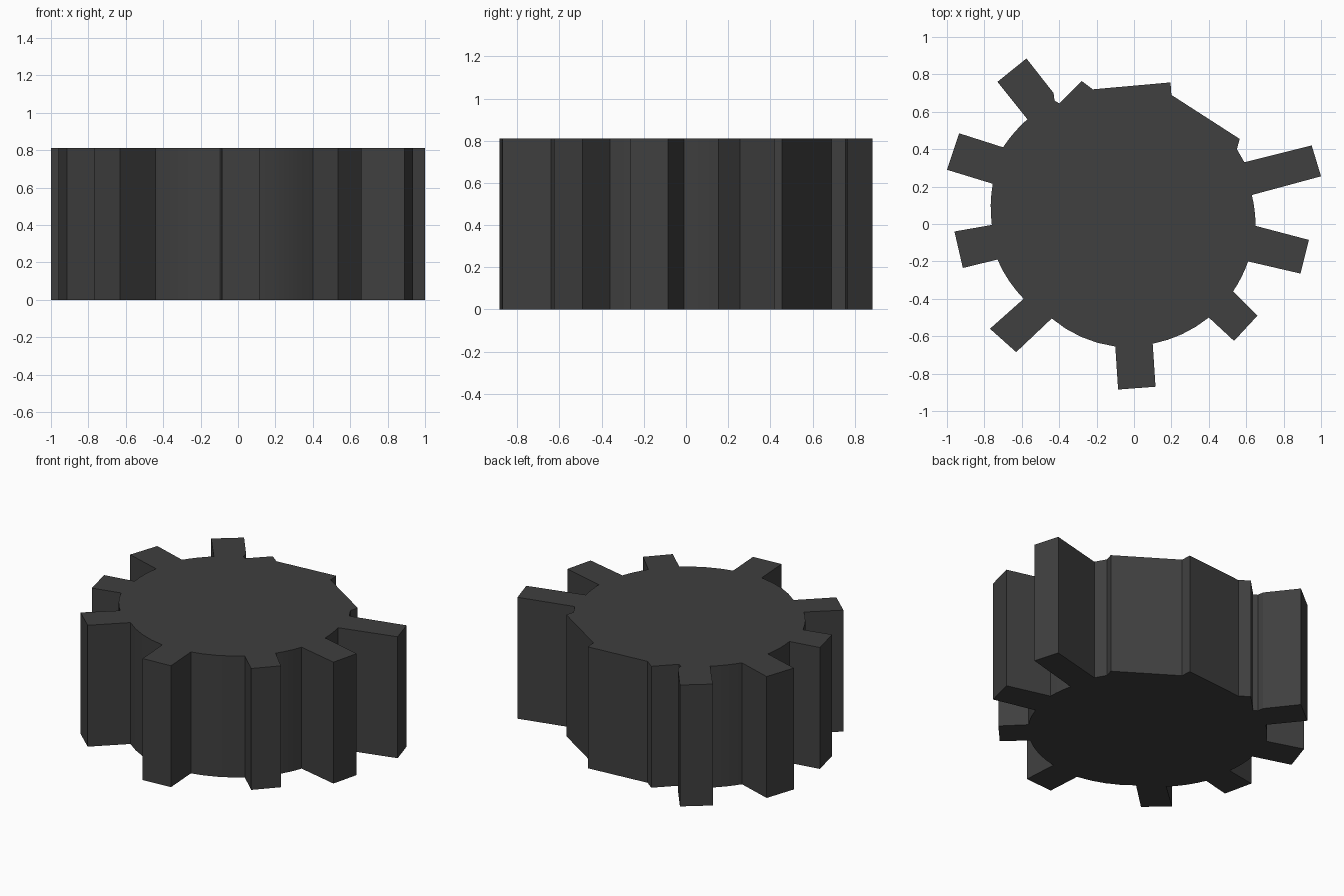
import bpy, bmesh, math
from mathutils import Vector

if "Cube" in bpy.data.objects:
    bpy.data.objects.remove(bpy.data.objects["Cube"])

HEIGHT = 0.81
CENTRE = Vector((-0.06, 0.02))

# Each tooth, anticlockwise: base, tip, tip, base
TEETH = [
    [(-0.43, 0.70), (-0.575, 0.885), (-0.73, 0.76), (-0.57, 0.56)],
    [(-0.70, 0.41), (-0.935, 0.485), (-1.0, 0.29), (-0.755, 0.215)],
    [(-0.76, -0.005), (-0.96, -0.04), (-0.915, -0.235), (-0.73, -0.19)],
    [(-0.59, -0.40), (-0.77, -0.56), (-0.63, -0.685), (-0.44, -0.505)],
    [(-0.10, -0.655), (-0.085, -0.885), (0.115, -0.87), (0.10, -0.64)],
    [(0.40, -0.50), (0.535, -0.625), (0.66, -0.49), (0.53, -0.36)],
    [(0.61, -0.20), (0.89, -0.265), (0.935, -0.085), (0.65, -0.01)],
    [(0.63, 0.155), (1.0, 0.255), (0.95, 0.42), (0.59, 0.33)],
]
# Broken rim along the back, where the teeth are worn away
BROKEN_RIM = [(0.55, 0.40), (0.565, 0.455), (0.20, 0.69), (0.195, 0.757),
              (-0.22, 0.72), (-0.28, 0.765), (-0.40, 0.645), (-0.425, 0.66)]


def arc_between(a, b, steps=4):
    """Round body wall between two neighbouring tooth bases."""
    a, b = Vector(a) - CENTRE, Vector(b) - CENTRE
    a0, a1 = math.atan2(a.y, a.x), math.atan2(b.y, b.x)
    if a1 < a0:
        a1 += math.tau
    points = []
    for i in range(1, steps):
        t = i / steps
        ang = a0 + (a1 - a0) * t
        r = a.length + (b.length - a.length) * t
        points.append((CENTRE.x + r * math.cos(ang), CENTRE.y + r * math.sin(ang)))
    return points


# Full gear outline
outline = []
for i, tooth in enumerate(TEETH):
    outline += tooth
    if i + 1 < len(TEETH):
        outline += arc_between(tooth[-1], TEETH[i + 1][0])
outline += BROKEN_RIM

# Gear body: outline extruded upwards
bm = bmesh.new()
base = bm.faces.new([bm.verts.new((x, y, 0)) for x, y in outline])
result = bmesh.ops.extrude_face_region(bm, geom=[base], use_keep_orig=True)
top = [g for g in result["geom"] if isinstance(g, bmesh.types.BMVert)]
bmesh.ops.translate(bm, verts=top, vec=(0, 0, HEIGHT))
bmesh.ops.recalc_face_normals(bm, faces=bm.faces)
bmesh.ops.triangulate(bm, faces=[f for f in bm.faces if len(f.verts) > 4])
mesh = bpy.data.meshes.new("gear")
bm.to_mesh(mesh)
bm.free()
gear = bpy.data.objects.new("gear", mesh)
bpy.context.collection.objects.link(gear)

# Dark metal
dark = bpy.data.materials.new("dark_metal")
dark.diffuse_color = (0.05, 0.05, 0.05, 1)
dark.use_nodes = True
dark.node_tree.nodes["Principled BSDF"].inputs["Base Color"].default_value = dark.diffuse_color
mesh.materials.append(dark)

bpy.context.view_layer.objects.active = gear
gear.select_set(True)
bpy.ops.object.shade_smooth_by_angle(angle=math.radians(25))
